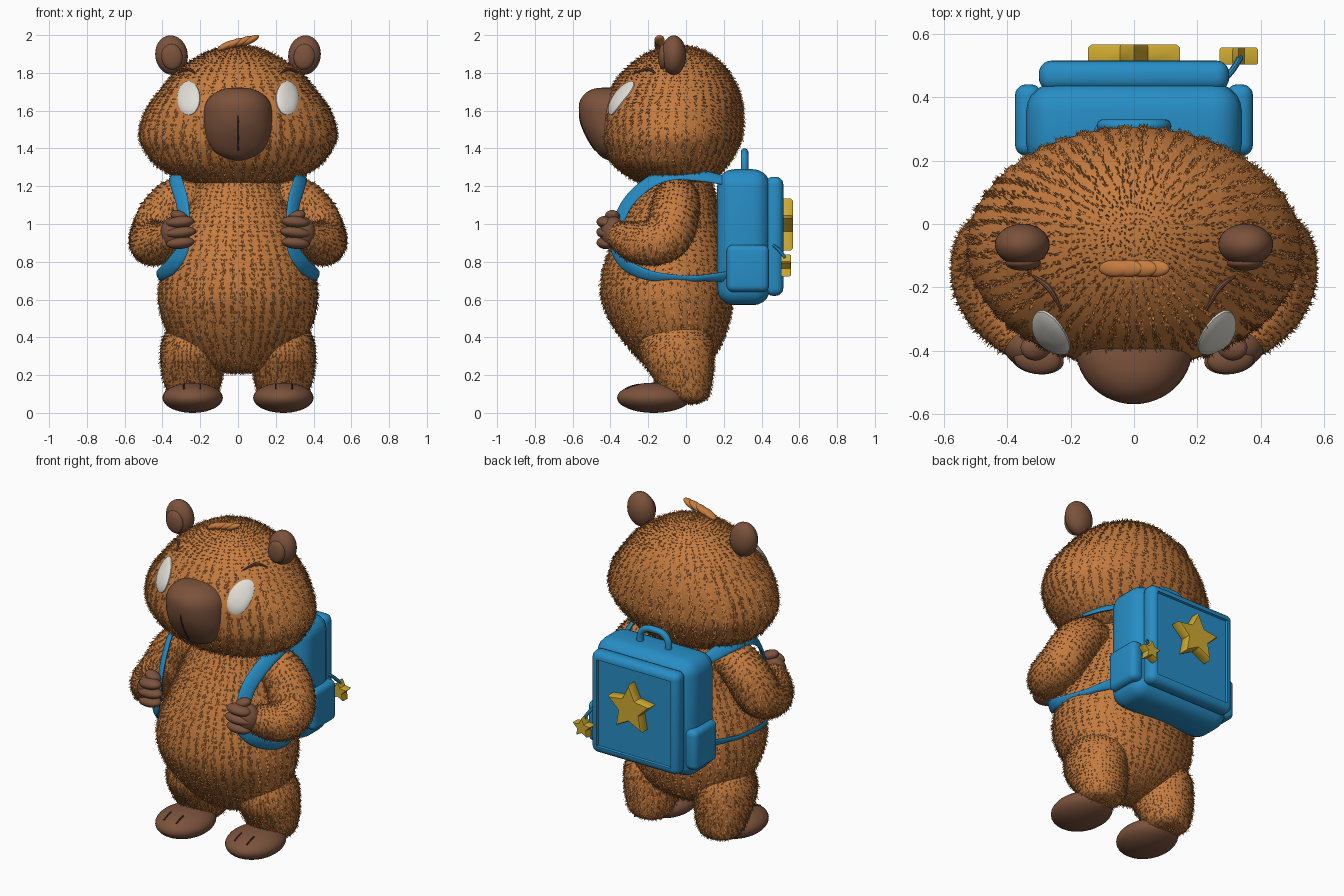
import bpy
import bmesh
import random
from math import sin, cos, pi, radians
from mathutils import Vector, Matrix, Euler
from mathutils.bvhtree import BVHTree

random.seed(4)
if "Cube" in bpy.data.objects:
    bpy.data.objects.remove(bpy.data.objects["Cube"])


def material(name, *rgb):
    m = bpy.data.materials.new(name)
    m.use_nodes = True
    m.diffuse_color = (*rgb, 1)
    m.node_tree.nodes["Principled BSDF"].inputs["Base Color"].default_value = (*rgb, 1)
    return m


FUR = material("orange fur", 0.56, 0.2, 0.05)
BROWN = material("brown skin", 0.2, 0.085, 0.045)
DARK = material("dark crease", 0.06, 0.025, 0.015)
BLUE = material("blue cloth", 0.02, 0.27, 0.56)
GOLD = material("gold star", 0.62, 0.4, 0.03)
WHITE = material("eye white", 0.75, 0.73, 0.67)


def add(name, bm, mat, mirror=False):
    bmesh.ops.remove_doubles(bm, verts=bm.verts, dist=1e-5)
    bmesh.ops.recalc_face_normals(bm, faces=bm.faces)
    me = bpy.data.meshes.new(name)
    bm.to_mesh(me)
    bm.free()
    me.materials.append(mat)
    me.shade_smooth()
    me.set_sharp_from_angle(angle=radians(40))
    ob = bpy.data.objects.new(name, me)
    bpy.context.scene.collection.objects.link(ob)
    if mirror:
        ob.modifiers.new("Mirror", "MIRROR")
    return ob


def skin(name, rings, mat, mirror=False):
    bm = bmesh.new()
    rows = [[bm.verts.new(p) for p in ring] for ring in rings]
    n = len(rows[0])
    for a, b in zip(rows, rows[1:]):
        for i in range(n):
            j = (i + 1) % n
            bm.faces.new((a[i], a[j], b[j], b[i]))
    for row in (rows[0], rows[-1]):
        if (row[0].co - row[n // 2].co).length > 1e-4:
            bm.faces.new(row)
    return add(name, bm, mat, mirror)


def spline(points, n, start=None, end=None):
    p = [Vector(a) for a in points]
    q = [p[0] if start is None else start, *p, p[-1] if end is None else end]
    out = []
    for a, b, c, d in zip(q, q[1:], q[2:], q[3:]):
        for i in range(n):
            t = i / n
            out.append((b * 2 + (c - a) * t + (a * 2 - b * 5 + c * 4 - d) * t * t
                        + (b * 3 - a - c * 3 + d) * t ** 3) * 0.5)
    return out + [p[-1]]


def loft(name, stations, mat, mirror=False, sides=48):
    """Upright form from (z, centre x, centre y, radius x, radius y), round at both ends."""
    flip = [Vector((*s[:3], -s[3], -s[4])) for s in (stations[1], stations[-2])]
    rings = []
    for z, cx, cy, rx, ry in spline(stations, 6, *flip):
        rx, ry = max(rx, 0), max(ry, 0)
        rings.append([(cx + rx * cos(2 * pi * i / sides), cy + ry * sin(2 * pi * i / sides), z)
                      for i in range(sides)])
    return skin(name, rings, mat, mirror)


def sweep(name, stations, mat, mirror=False, centre=None, sides=16, steps=6):
    """Tube or band along (x, y, z, half width, half thickness)."""
    s = spline(stations, steps)
    up, rings = None, []
    for i, v in enumerate(s):
        p = Vector(v[:3])
        t = (Vector(s[min(i + 1, len(s) - 1)][:3]) - Vector(s[max(i - 1, 0)][:3])).normalized()
        ref = p - Vector(centre) if centre else (up or t.orthogonal())
        up = (ref - t * ref.dot(t)).normalized()
        side = t.cross(up)
        rings.append([p + side * v[3] * cos(2 * pi * k / sides) + up * v[4] * sin(2 * pi * k / sides)
                      for k in range(sides)])
    return skin(name, rings, mat, mirror)


def ball(name, loc, radii, mat, mirror=False, rot=(0, 0, 0)):
    bm = bmesh.new()
    bmesh.ops.create_uvsphere(bm, u_segments=32, v_segments=20, radius=1,
                              matrix=Matrix.LocRotScale(Vector(loc), Euler(rot), Vector(radii)))
    return add(name, bm, mat, mirror)


def box(name, lo, hi, bevel, mirror=False, panel=False):
    lo, hi = Vector(lo), Vector(hi)
    bm = bmesh.new()
    bmesh.ops.create_cube(bm, size=1, matrix=Matrix.LocRotScale((lo + hi) / 2, None, hi - lo))
    bmesh.ops.bevel(bm, geom=bm.edges[:], offset=bevel, segments=5, profile=0.5, affect="EDGES")
    if panel:
        back = max(bm.faces, key=lambda f: f.calc_center_median().y + f.calc_area())
        bmesh.ops.inset_individual(bm, faces=[back], thickness=0.008)
        bmesh.ops.inset_individual(bm, faces=[back], thickness=0.006, depth=-0.012)
    return add(name, bm, BLUE, mirror)


def star(name, x, y, z, radius, depth):
    rings = []
    for dy, k in ((0, 0.93), (0.1, 1), (0.85, 1), (1, 0.92)):
        rings.append([(x + k * r * sin(i * pi / 5), y + dy * depth, z + k * r * cos(i * pi / 5))
                      for i in range(10) for r in [radius * (0.5 if i % 2 else 1)]])
    skin(name, rings, GOLD)


def tree(ob):
    return BVHTree.FromPolygons([v.co for v in ob.data.vertices],
                                [p.vertices[:] for p in ob.data.polygons])


def fur(ob, mirror=False, density=5500):
    """Short three-sided tufts combed downward over a part."""
    me, verts, faces = ob.data, [], []
    for poly in me.polygons:
        n = poly.normal
        down = Vector((0, 0, -1)) + n * n.z
        for _ in range(int(poly.area * density + random.random())):
            w = [random.random() for _ in poly.vertices]
            p = sum((me.vertices[v].co * k for v, k in zip(poly.vertices, w)), Vector()) / sum(w)
            if ((abs(p.x) - 0.26) / 0.07) ** 2 + ((p.z - 1.665) / 0.1) ** 2 < 1 and p.y < -0.2:
                continue
            d = n * 0.5 + down * 0.8 + Vector([random.uniform(-0.35, 0.35) for _ in range(3)])
            a = n.orthogonal().normalized() * 0.003
            b = n.cross(a)
            k = len(verts)
            verts += [p + a, p - a * 0.5 + b * 0.87, p - a * 0.5 - b * 0.87,
                      p + d * random.uniform(0.012, 0.024)]
            faces += [(k, k + 1, k + 3), (k + 1, k + 2, k + 3), (k + 2, k, k + 3)]
    tufts = bpy.data.meshes.new(ob.name + "_fur")
    tufts.from_pydata(verts, [], faces)
    tufts.materials.append(FUR)
    coat = bpy.data.objects.new(ob.name + "_fur", tufts)
    bpy.context.scene.collection.objects.link(coat)
    if mirror:
        coat.modifiers.new("Mirror", "MIRROR")


# Body, head and limbs
head = loft("head", [(1.19, 0, -0.05, 0, 0), (1.22, 0, -0.06, 0.25, 0.18), (1.3, 0, -0.08, 0.42, 0.29),
                     (1.4, 0, -0.08, 0.5, 0.355), (1.48, 0, -0.075, 0.525, 0.375),
                     (1.6, 0, -0.072, 0.49, 0.375), (1.7, 0, -0.062, 0.42, 0.345),
                     (1.8, 0, -0.053, 0.335, 0.285), (1.88, 0, -0.045, 0.22, 0.2),
                     (1.93, 0, -0.04, 0.11, 0.1), (1.945, 0, -0.04, 0, 0)], FUR)
body = loft("body", [(0.21, 0, -0.07, 0, 0), (0.235, 0, -0.07, 0.16, 0.12), (0.32, 0, -0.06, 0.3, 0.22),
                     (0.45, 0, -0.08, 0.385, 0.3), (0.6, 0, -0.1, 0.422, 0.347),
                     (0.75, 0, -0.1, 0.405, 0.34), (0.9, 0, -0.09, 0.35, 0.3),
                     (1.05, 0, -0.07, 0.29, 0.25), (1.18, 0, -0.05, 0.25, 0.2),
                     (1.28, 0, -0.05, 0.2, 0.15), (1.32, 0, -0.05, 0, 0)], FUR)
legs = loft("legs", [(0.05, 0.24, 0.01, 0, 0), (0.075, 0.24, 0.01, 0.11, 0.1),
                     (0.18, 0.24, -0.015, 0.155, 0.155), (0.3, 0.24, -0.045, 0.17, 0.195),
                     (0.4, 0.23, -0.05, 0.165, 0.185), (0.5, 0.22, -0.06, 0.11, 0.12),
                     (0.55, 0.22, -0.06, 0, 0)], FUR, True)
arms = sweep("arms", [(0.18, -0.05, 1.12, 0.09, 0.09), (0.3, -0.05, 1.13, 0.12, 0.12),
                      (0.39, -0.06, 1.05, 0.13, 0.13), (0.44, -0.1, 0.94, 0.13, 0.13),
                      (0.45, -0.19, 0.9, 0.12, 0.12), (0.41, -0.28, 0.91, 0.105, 0.105),
                      (0.35, -0.37, 0.95, 0.07, 0.07)], FUR, True, sides=32)
fur(head)
fur(body)
fur(legs, True)
fur(arms, True)

# Feet with toe creases
feet = ball("feet", (0.24, -0.17, 0.08), (0.16, 0.195, 0.08), BROWN, True)
foot_tree = tree(feet)
for x in (0.2, 0.285):
    path = [foot_tree.ray_cast(Vector((x, y, 1)), Vector((0, 0, -1)))[0] for y in (-0.32, -0.29, -0.25)]
    sweep("toe_creases", [(*p, 0.005, 0.005) for p in path], DARK, True, sides=8)

# Hands gripping the straps
ball("palms", (0.335, -0.385, 0.955), (0.075, 0.065, 0.085), BROWN, True)
for z, reach in ((1.01, 0.075), (0.955, 0.085), (0.9, 0.075)):
    ball("fingers", (0.305, -0.425, z), (reach, 0.048, 0.032), BROWN, True, (0, 0.1, 0.15))
ball("thumbs", (0.31, -0.39, 1.04), (0.05, 0.04, 0.03), BROWN, True, (0, -0.4, 0))

# Muzzle
ball("snout_bridge", (0, -0.36, 1.59), (0.19, 0.13, 0.13), FUR)
loft("muzzle", [(1.335, 0, -0.39, 0, 0), (1.35, 0, -0.39, 0.07, 0.05), (1.39, 0, -0.4, 0.135, 0.08),
                (1.46, 0, -0.4, 0.172, 0.125), (1.54, 0, -0.4, 0.182, 0.158),
                (1.63, 0, -0.4, 0.175, 0.167), (1.685, 0, -0.41, 0.135, 0.13),
                (1.715, 0, -0.42, 0.075, 0.07), (1.722, 0, -0.42, 0, 0)], BROWN)
sweep("mouth_seam", [(0, -0.56, 1.59, 0.004, 0.006), (0, -0.557, 1.54, 0.004, 0.006),
                     (0, -0.524, 1.46, 0.004, 0.006), (0, -0.48, 1.39, 0.004, 0.006)], DARK, sides=8)

# Eyes and brows lie on the head surface
head_tree = tree(head)


def on_face(x, z, lift):
    p, n, _, _ = head_tree.ray_cast(Vector((x, -2, z)), Vector((0, 1, 0)))
    return p + n * lift


skin("eyes", [[on_face(0.26 + 0.06 * k * cos(i * pi / 16), 1.665 + 0.09 * k * sin(i * pi / 16), lift)
               for i in range(32)]
              for k, lift in ((1, -0.004), (0.98, 0.006), (0.85, 0.012), (0.5, 0.016), (0.1, 0.017))],
     WHITE, True)
sweep("brows", [(*on_face(x, z, 0.006), r, r) for x, z, r in
                ((0.225, 1.795, 0.004), (0.265, 1.815, 0.009), (0.315, 1.795, 0.004))], BROWN, True, sides=8)

# Ears and the tuft on the crown
ball("ears", (0.352, -0.065, 1.894), (0.086, 0.066, 0.105), BROWN, True, (0, 0.15, 0))
ball("inner_ears", (0.35, -0.122, 1.885), (0.056, 0.025, 0.068), BROWN, True, (0, 0.15, 0))
for x, z in ((-0.06, 1.945), (-0.02, 1.957), (0.025, 1.967), (0.062, 1.972)):
    ball("crown_tuft", (x, -0.14, z), (0.055, 0.027, 0.018), FUR, rot=(0, -0.45, 0))

# Backpack
box("pack_body", (-0.34, 0.165, 0.57), (0.34, 0.445, 1.29), 0.09)
box("pack_panel", (-0.3, 0.42, 0.62), (0.3, 0.515, 1.25), 0.04, panel=True)
box("side_pockets", (0.29, 0.215, 0.64), (0.375, 0.44, 0.89), 0.035, True)
sweep("pack_handle", [(x, 0.31, z, 0.02, 0.02) for x, z in
                      ((-0.095, 1.25), (-0.095, 1.33), (-0.06, 1.372), (0, 1.38),
                       (0.06, 1.372), (0.095, 1.33), (0.095, 1.25))], BLUE)
sweep("straps", [(0.27, 0.25, 1.22, 0.03, 0.012), (0.31, 0.08, 1.255, 0.04, 0.012),
                 (0.335, -0.08, 1.262, 0.042, 0.012), (0.325, -0.2, 1.215, 0.042, 0.012),
                 (0.295, -0.31, 1.11, 0.042, 0.012), (0.285, -0.365, 0.98, 0.042, 0.012),
                 (0.295, -0.37, 0.87, 0.042, 0.012), (0.35, -0.31, 0.78, 0.04, 0.012),
                 (0.415, -0.18, 0.725, 0.03, 0.01), (0.39, 0, 0.71, 0.02, 0.01),
                 (0.36, 0.1, 0.715, 0.02, 0.01), (0.31, 0.22, 0.72, 0.035, 0.012)],
      BLUE, True, centre=(0, -0.05, 0.95))

# Star badge and hanging star charm
star("star_badge", 0, 0.5, 0.983, 0.152, 0.066)
star("star_charm", 0.33, 0.502, 0.775, 0.064, 0.054)
sweep("charm_cord", [(0.27, 0.44, 0.9, 0.01, 0.01), (0.31, 0.485, 0.87, 0.01, 0.01),
                     (0.335, 0.525, 0.82, 0.01, 0.01)], BLUE, sides=8)
